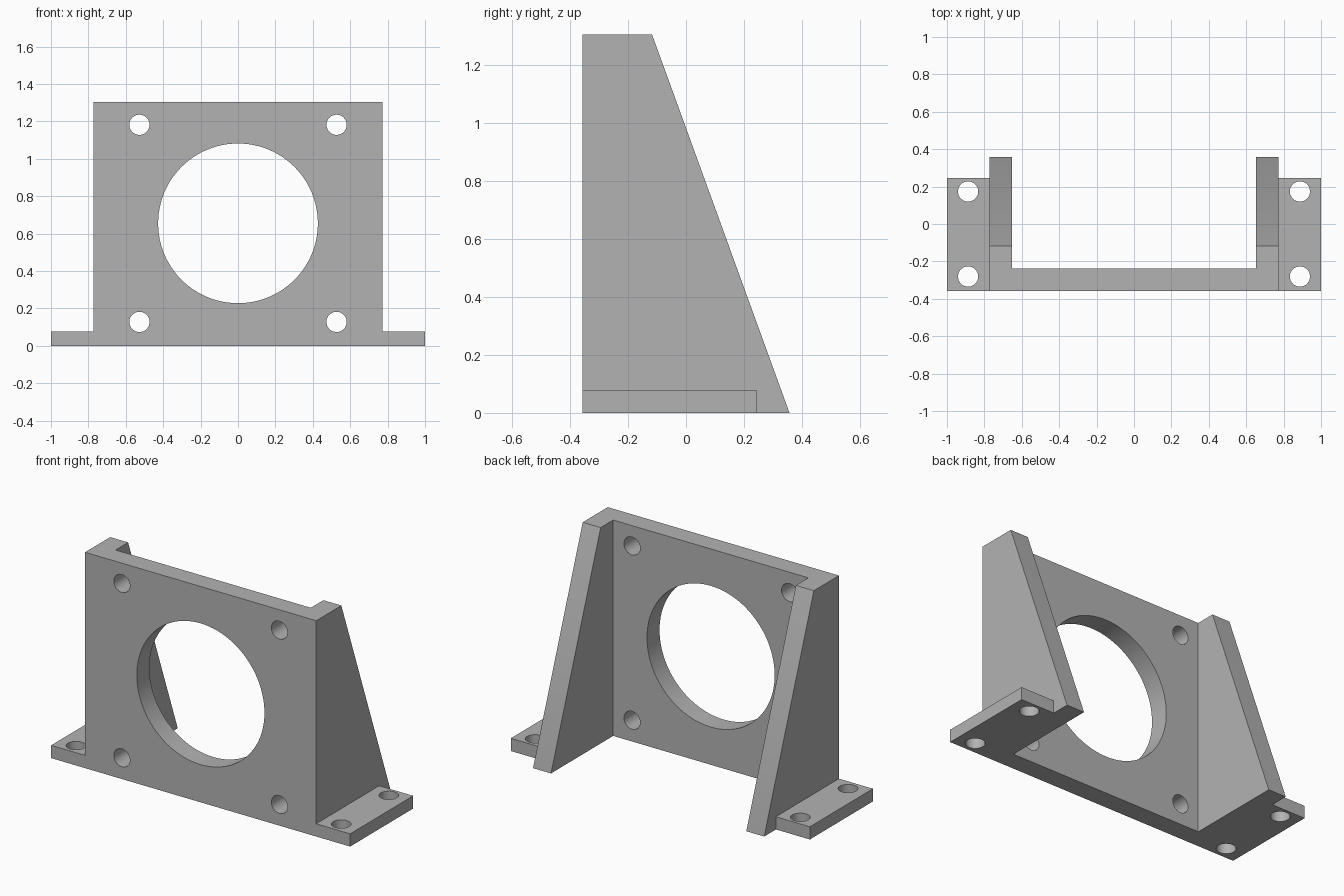
import bpy
import bmesh
from mathutils import Matrix, Vector

cube = bpy.data.objects.get("Cube")
if cube:
    bpy.data.objects.remove(cube)

# Main dimensions
W, H, T = 0.773, 1.305, 0.12        # half width, height, wall thickness
FRONT, BACK, RIB_TOP = -0.357, 0.357, -0.117
FLANGE_BACK, FLANGE_H = 0.245, 0.077
HOLE_R, BORE_R = 0.054, 0.427

grey = bpy.data.materials.new("plain grey")
grey.use_nodes = True
grey.diffuse_color = (0.45, 0.45, 0.45, 1)
grey.node_tree.nodes["Principled BSDF"].inputs["Base Color"].default_value = grey.diffuse_color


def add_object(name, bm):
    bmesh.ops.recalc_face_normals(bm, faces=bm.faces)
    mesh = bpy.data.meshes.new(name)
    bm.to_mesh(mesh)
    bm.free()
    mesh.materials.append(grey)
    obj = bpy.data.objects.new(name, mesh)
    bpy.context.collection.objects.link(obj)
    return obj


def prism(name, points, offset):
    """Extrude a closed outline of 3D points along an offset."""
    bm = bmesh.new()
    face = bm.faces.new([bm.verts.new(p) for p in points])
    new = bmesh.ops.extrude_face_region(bm, geom=[face], use_keep_orig=True)["geom"]
    verts = [v for v in new if isinstance(v, bmesh.types.BMVert)]
    bmesh.ops.translate(bm, verts=verts, vec=Vector(offset))
    return add_object(name, bm)


def hole_cutter(name, centre, radius, axis, segments=48):
    bm = bmesh.new()
    turn = Matrix.Rotation(1.5707963, 4, "X") if axis == "Y" else Matrix()
    bmesh.ops.create_cone(bm, cap_ends=True, segments=segments, radius1=radius,
                          radius2=radius, depth=0.4,
                          matrix=Matrix.Translation(centre) @ turn)
    return add_object(name, bm)


def combine(target, tool, operation):
    tool.hide_render = True
    mod = target.modifiers.new(tool.name, "BOOLEAN")
    mod.operation, mod.object, mod.solver = operation, tool, "EXACT"
    bpy.context.view_layer.objects.active = target
    bpy.ops.object.modifier_apply(modifier=mod.name)
    bpy.data.objects.remove(tool)


# Face plate and side ribs: a U-shaped plan raised to full height
inner, wall = W - T, FRONT + T
plan = [(-W, FRONT), (W, FRONT), (W, BACK), (inner, BACK),
        (inner, wall), (-inner, wall), (-inner, BACK), (-W, BACK)]
bracket = prism("mounting_bracket", [(x, y, 0) for x, y in plan], (0, 0, H))

# Slope the back of both ribs; the wedge overshoots top and bottom
run = (BACK - RIB_TOP) / H
slope = [(-1, BACK + 0.1 * run, -0.1), (-1, RIB_TOP - 0.1 * run, H + 0.1),
         (-1, 1, H + 0.1), (-1, 1, -0.1)]
combine(bracket, prism("slope_cutter", slope, (2, 0, 0)), "DIFFERENCE")

# Foot flanges, lapped into the ribs
for side in (-1, 1):
    foot = [(side * x, y, 0) for x, y in
            [(0.72, FRONT), (1, FRONT), (1, FLANGE_BACK), (0.72, FLANGE_BACK)]]
    combine(bracket, prism("foot_flange", foot, (0, 0, FLANGE_H)), "UNION")

# Large bore and four bolt holes through the plate, two through each foot
combine(bracket, hole_cutter("bore", (0, FRONT, 0.655), BORE_R, "Y", 96), "DIFFERENCE")
for side in (-1, 1):
    for z in (0.128, 1.182):
        combine(bracket, hole_cutter("plate_hole", (side * 0.527, FRONT, z), HOLE_R, "Y"),
                "DIFFERENCE")
    for y in (-0.281, 0.174):
        combine(bracket, hole_cutter("foot_hole", (side * 0.887, y, 0), HOLE_R, "Z"),
                "DIFFERENCE")

# Smooth hole walls, crisp edges
bpy.ops.object.select_all(action="DESELECT")
bracket.select_set(True)
bpy.context.view_layer.objects.active = bracket
bpy.ops.object.shade_smooth_by_angle()
